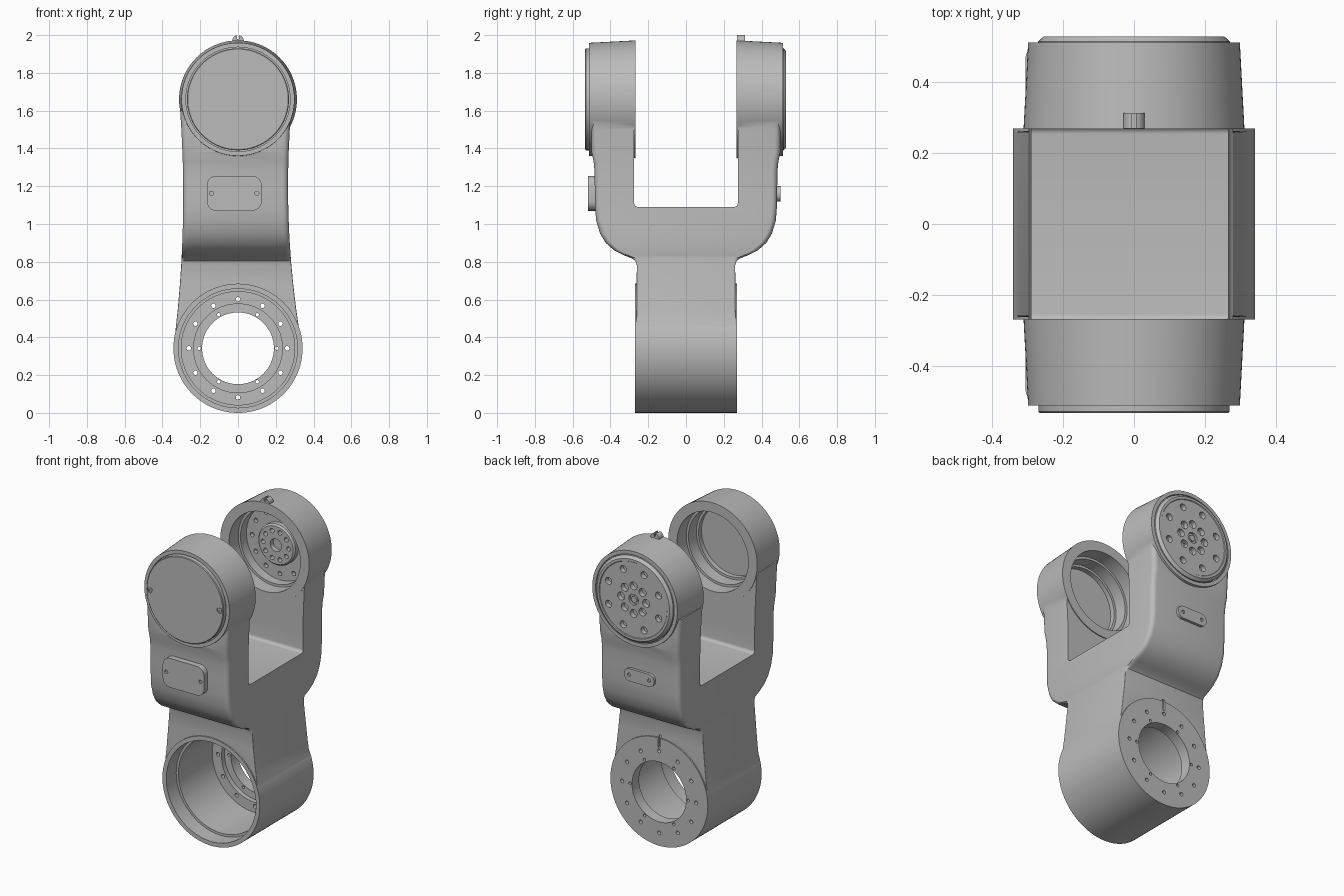
import bpy, bmesh
from math import sin, cos, pi, radians

if "Cube" in bpy.data.objects:
    bpy.data.objects.remove(bpy.data.objects["Cube"])

metal = bpy.data.materials.new("plain grey metal")
metal.use_nodes = True
GREY = (0.5, 0.5, 0.5, 1)
metal.diffuse_color = GREY
metal.node_tree.nodes["Principled BSDF"].inputs["Base Color"].default_value = GREY

LOW, HIGH = 0.342, 1.66      # heights of the two joint axes


def finish(name, bm):
    bmesh.ops.recalc_face_normals(bm, faces=bm.faces)
    mesh = bpy.data.meshes.new(name)
    bm.to_mesh(mesh)
    bm.free()
    mesh.materials.append(metal)
    obj = bpy.data.objects.new(name, mesh)
    bpy.context.collection.objects.link(obj)
    return obj


def loft(bm, rings):
    """Skin closed rings; a ring of one point closes an end as a fan."""
    rings = [[bm.verts.new(p) for p in ring] for ring in rings]
    for a, b in zip(rings, rings[1:]):
        n = max(len(a), len(b))
        for i in range(n):
            j = (i + 1) % n
            corners = [a[i % len(a)], a[j % len(a)], b[j % len(b)], b[i % len(b)]]
            bm.faces.new(list(dict.fromkeys(corners)))
    for end in (rings[0], rings[-1]):
        if len(end) > 2:
            bm.faces.new(end)


def turn(bm, profile, z, x=0, segs=72):
    """Turn a (radius, y) profile about an axis along y."""
    loft(bm, [[(x, y, z)] if r == 0 else
              [(x + r * cos(2 * pi * i / segs), y, z + r * sin(2 * pi * i / segs))
               for i in range(segs)] for r, y in profile])


def turned(name, profile, z, x=0, segs=72):
    bm = bmesh.new()
    turn(bm, profile, z, x, segs)
    return finish(name, bm)


def rod(r, y0, y1):
    return [(r, y0), (r, y1)]


def hole_ring(count, radius, r, y0, y1, z, start=0):
    bm = bmesh.new()
    for i in range(count):
        a = start + 2 * pi * i / count
        turn(bm, rod(r, y0, y1), z + radius * sin(a), radius * cos(a), 16)
    return finish("hole_cutter", bm)


def block(name, x, y, z, bevel=0, along=None):
    """Box from ranges; bevel rounds the edges running along one axis."""
    bm = bmesh.new()
    loft(bm, [[(x[0], y[0], h), (x[1], y[0], h), (x[1], y[1], h), (x[0], y[1], h)] for h in z])
    if bevel:
        edges = [e for e in bm.edges
                 if abs((e.verts[0].co - e.verts[1].co).normalized()[along]) > 0.9]
        bmesh.ops.bevel(bm, geom=edges, offset=bevel, segments=6, profile=0.5, affect='EDGES')
    return finish(name, bm)


def combine(obj, other, operation='DIFFERENCE'):
    mod = obj.modifiers.new("combine", 'BOOLEAN')
    mod.operation, mod.solver, mod.object = operation, 'EXACT', other
    bpy.context.view_layer.objects.active = obj
    bpy.ops.object.modifier_apply(modifier=mod.name)
    bpy.data.objects.remove(other)


def section(z, depth, radius):
    """Rounded rectangle of the arm at one height."""
    left = 0.29 + 0.045 * ((1.15 - z) / 0.75) ** 2
    right = 0.265 + 0.065 * ((1.2 - z) / 0.8) ** 2
    ring = []
    for k, (x, y) in enumerate([(right, depth), (-left, depth), (-left, -depth), (right, -depth)]):
        sx, sy = (1 if x > 0 else -1), (1 if y > 0 else -1)
        for i in range(6):
            a = pi / 2 * (k + i / 5)
            ring.append((x - sx * radius + radius * cos(a), y - sy * radius + radius * sin(a), z))
    return ring


# Arm: waist flaring into a wide fork
outline = [(0.42, 0.262), (0.55, 0.262), (0.68, 0.262), (0.78, 0.26), (0.805, 0.268),
           (0.82, 0.29), (0.835, 0.33), (0.86, 0.38), (0.9, 0.425), (0.95, 0.455),
           (1.02, 0.476), (1.1, 0.482), (1.2, 0.483), (1.28, 0.484), (1.33, 0.489),
           (1.38, 0.5), (1.5, 0.5), (1.6, 0.5)]
bm = bmesh.new()
loft(bm, [section(z, d, 0.004 if z < 0.8 else 0.012 if z < 0.82 else 0.03) for z, d in outline])
arm = finish("fork_arm", bm)
combine(arm, block("slot_cutter", (-1, 1), (-0.274, 0.274), (1.09, 3), 0.02, 0))

# Joint housings
combine(arm, turned("lower_housing", rod(0.342, -0.27, 0.27), LOW, segs=96), 'UNION')
for s in (-1, 1):
    combine(arm, turned("upper_housing", [(0.312, s * 0.268), (0.299, s * 0.513)], HIGH, segs=96), 'UNION')

# Lower bore, its bolt holes and index notch
combine(arm, turned("lower_bore", [(0, -0.4), (0.315, -0.4), (0.315, -0.17), (0.3, -0.17),
                                   (0.3, 0.17), (0.235, 0.17), (0.235, 0.2), (0.19, 0.2),
                                   (0.19, 0.4), (0, 0.4)], LOW))
combine(arm, hole_ring(12, 0.26, 0.012, 0.1, 0.4, LOW))
combine(arm, hole_ring(6, 0.205, 0.009, 0.1, 0.4, LOW))
combine(arm, block("notch_cutter", (-0.008, 0.008), (0.255, 0.4), (0.625, 0.7)))

# Upper bores, cap seats and inner bolt holes
combine(arm, turned("front_bore", [(0, -0.2), (0.25, -0.2), (0.25, -0.36), (0.235, -0.36),
                                   (0.235, -0.44), (0.22, -0.44), (0.22, -0.47), (0, -0.47)], HIGH))
combine(arm, turned("back_bore", [(0, 0.2), (0.25, 0.2), (0.25, 0.36), (0.235, 0.36),
                                  (0.235, 0.42), (0, 0.42)], HIGH))
combine(arm, hole_ring(12, 0.195, 0.014, 0.3, 0.445, HIGH))
for s in (-1, 1):
    combine(arm, turned("seat_cutter", rod(0.276, s * 0.485, s * 0.6), HIGH))

# Inner hub of the back joint
hub = turned("inner_hub", [(0, 0.425), (0.13, 0.425), (0.13, 0.39), (0.12, 0.38), (0, 0.38)], HIGH)
combine(hub, hole_ring(10, 0.09, 0.014, 0.3, 0.41, HIGH))
combine(hub, hole_ring(1, 0, 0.04, 0.3, 0.41, HIGH))

# Outer caps
front_cap = turned("front_cap", [(0, -0.48), (0.27, -0.48), (0.27, -0.53), (0.266, -0.534),
                                 (0, -0.534)], HIGH)
back_cap = turned("back_cap", [(0, 0.48), (0.271, 0.48), (0.271, 0.515), (0.255, 0.53),
                               (0.24, 0.53), (0.237, 0.526), (0, 0.526)], HIGH)
combine(back_cap, hole_ring(8, 0.19, 0.022, 0.495, 0.6, HIGH, pi / 8))
combine(back_cap, hole_ring(8, 0.088, 0.025, 0.495, 0.6, HIGH))
combine(back_cap, hole_ring(1, 0, 0.034, 0.51, 0.6, HIGH))
turned("output_centre", [(0.02, 0.505), (0.02, 0.522)], HIGH, segs=24)
for x in (-0.245, 0.245):
    combine(front_cap, turned("screw_cutter", rod(0.019, -0.528, -0.6), HIGH, x, 24))
    turned("cap_screw", [(0, -0.52), (0.013, -0.52), (0.013, -0.533), (0.007, -0.533),
                         (0.007, -0.529), (0, -0.529)], HIGH, x, 24)

# Inspection covers
for name, x, y, z, corner, inset in (
        ("front_cover", (-0.165, 0.125), (-0.52, -0.46), (1.07, 1.255), 0.05, 0.025),
        ("back_cover", (-0.125, 0.085), (0.46, 0.5), (1.12, 1.2), 0.037, 0.035)):
    cover = block(name, x, y, z, corner, 1)
    face = max(y, key=abs)
    for sx in (x[0] + inset, x[1] - inset):
        out = 1.1 * face
        combine(cover, turned("cover_hole", rod(0.011, face * 0.98, out), sum(z) / 2, sx, 16))

# Index marker on top of the back joint
marker = turned("top_marker", rod(0.03, 0.27, 0.313), 1.97, segs=32)
combine(marker, block("marker_cutter", (-0.006, 0.006), (0.2, 0.4), (1.98, 2.1)))

# Smooth the round parts, keep machined edges crisp
for obj in [o for o in bpy.context.scene.objects if o.type == 'MESH' and metal.name in o.data.materials]:
    bpy.ops.object.select_all(action='DESELECT')
    obj.select_set(True)
    bpy.context.view_layer.objects.active = obj
    bpy.ops.object.shade_smooth_by_angle(angle=radians(30))
